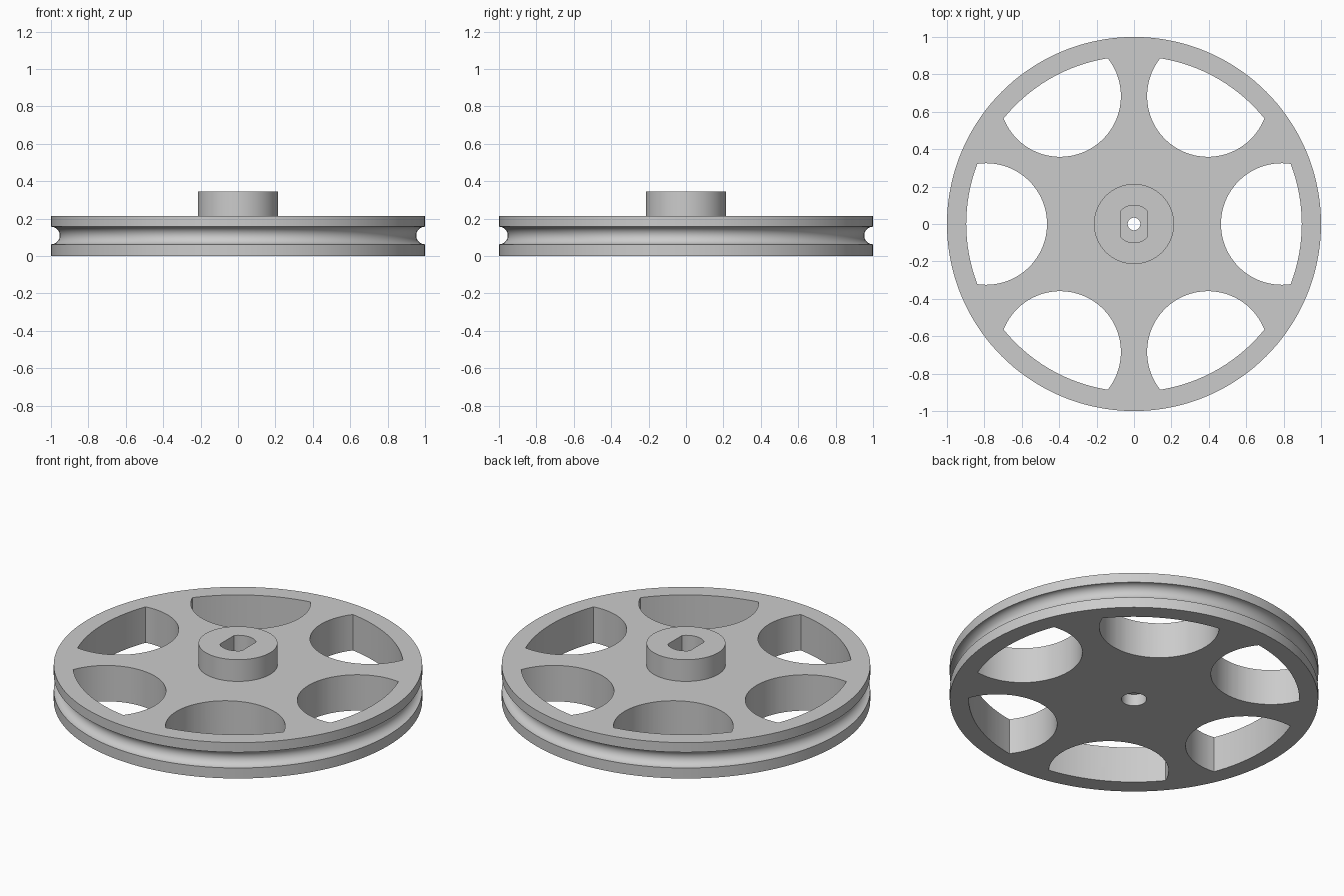
import bpy, bmesh
from math import sin, cos, acos, pi, radians

cube = bpy.data.objects.get("Cube")
if cube:
    bpy.data.objects.remove(cube)

grey = bpy.data.materials.new("light_grey")
grey.use_nodes = True
colour = (0.6, 0.6, 0.6, 1)
grey.diffuse_color = colour
grey.node_tree.nodes["Principled BSDF"].inputs["Base Color"].default_value = colour

RIM, TOP, HUB_R, HUB_TOP = 1.0, 0.215, 0.214, 0.345
GROOVE_Z, GROOVE_R = 0.11, 0.047
SEGMENTS = 144


def arc(cx, cy, r, start, end, steps):
    """Points along a circular arc, both ends included."""
    return [(cx + r * cos(start + (end - start) * i / steps),
             cy + r * sin(start + (end - start) * i / steps))
            for i in range(steps + 1)]


def make_object(name, bm):
    bmesh.ops.recalc_face_normals(bm, faces=bm.faces)
    mesh = bpy.data.meshes.new(name)
    bm.to_mesh(mesh)
    bm.free()
    mesh.materials.append(grey)
    obj = bpy.data.objects.new(name, mesh)
    bpy.context.collection.objects.link(obj)
    return obj


def lathe(name, profile):
    """Revolve a closed (radius, height) profile around z."""
    bm = bmesh.new()
    rings = [[bm.verts.new((r * cos(a), r * sin(a), z)) for r, z in profile]
             for a in (2 * pi * i / SEGMENTS for i in range(SEGMENTS))]
    n = len(profile)
    for i, ring in enumerate(rings):
        after = rings[(i + 1) % SEGMENTS]
        for j in range(n):
            k = (j + 1) % n
            bm.faces.new((ring[j], after[j], after[k], ring[k]))
    return make_object(name, bm)


def add_prism(bm, outline, z0, z1):
    base = bm.faces.new([bm.verts.new((x, y, z0)) for x, y in outline])
    grown = bmesh.ops.extrude_face_region(bm, geom=[base], use_keep_orig=True)
    verts = [v for v in grown["geom"] if isinstance(v, bmesh.types.BMVert)]
    bmesh.ops.translate(bm, verts=verts, vec=(0, 0, z1 - z0))


# Wheel body: grooved rim, raised hub, screw hole with a counterbore below
groove = arc(RIM, GROOVE_Z, GROOVE_R, 1.5 * pi, 0.5 * pi, 20)
wheel = lathe("pulley_wheel", [
    (0.068, 0), (RIM, 0), *groove, (RIM, TOP), (HUB_R, TOP),
    (HUB_R, HUB_TOP), (0.034, HUB_TOP), (0.034, 0.07), (0.068, 0.07)])

# Cutter: six round windows trimmed by the rim, and a double-flat shaft socket
bm = bmesh.new()
dist, hole_r, limit = 0.79, 0.325, 0.897
corner = acos((dist**2 + limit**2 - hole_r**2) / (2 * dist * limit))
side = acos((limit * cos(corner) - dist) / hole_r)
window = arc(0, 0, limit, -corner, corner, 16)
window += arc(dist, 0, hole_r, side, 2 * pi - side, 48)[1:-1]
for i in range(6):
    c, s = cos(i * pi / 3), sin(i * pi / 3)
    add_prism(bm, [(x * c - y * s, x * s + y * c) for x, y in window], -0.1, 0.4)

flat = acos(0.073 / 0.1)
socket = arc(0, 0, 0.1, flat, pi - flat, 16) + arc(0, 0, 0.1, pi + flat, 2 * pi - flat, 16)
add_prism(bm, socket, 0.13, 0.4)
cutter = make_object("window_cutter", bm)
cutter.hide_render = True

# Cut, then drop the helper
cut = wheel.modifiers.new("windows", "BOOLEAN")
cut.operation, cut.solver, cut.object = "DIFFERENCE", "EXACT", cutter
bpy.ops.object.select_all(action="DESELECT")
wheel.select_set(True)
bpy.context.view_layer.objects.active = wheel
bpy.ops.object.modifier_apply(modifier=cut.name)
bpy.data.objects.remove(cutter)
bpy.ops.object.shade_smooth_by_angle(angle=radians(30))
